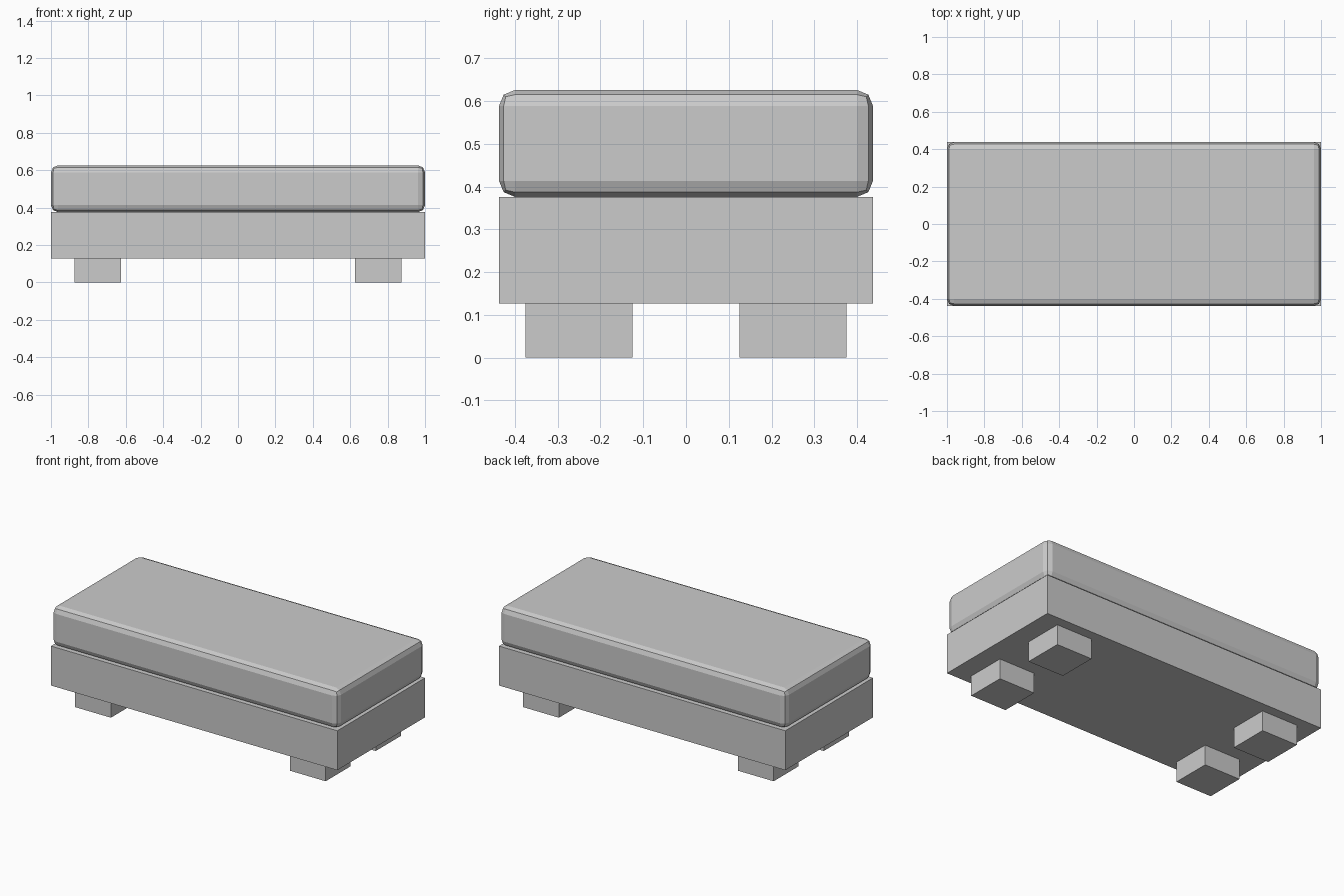
import bpy

if "Cube" in bpy.data.objects:
    bpy.data.objects.remove(bpy.data.objects["Cube"])


def box(name, lo, hi):
    """Axis-aligned box between two corners."""
    centre = [(a + b) / 2 for a, b in zip(lo, hi)]
    bpy.ops.mesh.primitive_cube_add(size=1, location=centre)
    obj = bpy.context.object
    obj.name = name
    obj.scale = [b - a for a, b in zip(lo, hi)]
    bpy.ops.object.transform_apply(location=False, rotation=False, scale=True)
    return obj


X, Y = 1.0, 0.4375

# Base frame
box("base", (-X, -Y, 0.127), (X, Y, 0.376))

# Cushion with softened edges
cushion = box("cushion", (-X, -Y, 0.376), (X, Y, 0.626))
bevel = cushion.modifiers.new("soft_edges", 'BEVEL')
bevel.width = 0.0375
bevel.segments = 2

# Four block feet
for sx, side in ((-1, "left"), (1, "right")):
    for sy, end in ((-1, "front"), (1, "back")):
        cx, cy = sx * 0.75, sy * 0.25
        box(f"{end}_{side}_foot", (cx - 0.125, cy - 0.125, 0),
            (cx + 0.125, cy + 0.125, 0.127))
